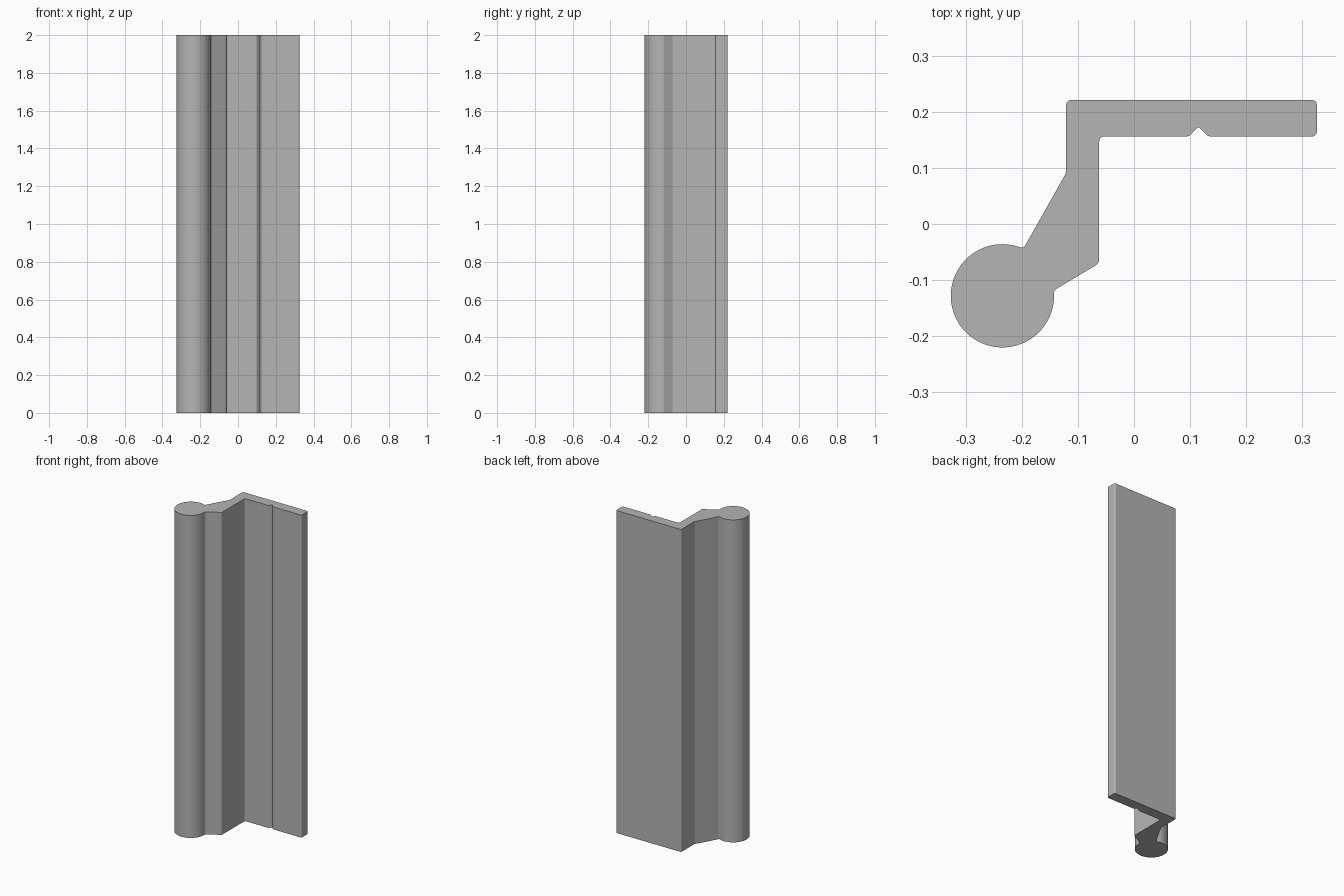
import bpy, bmesh, math
from mathutils import Vector

HEIGHT = 2.0

cube = bpy.data.objects.get("Cube")
if cube:
    bpy.data.objects.remove(cube, do_unlink=True)

grey = bpy.data.materials.new("plain grey")
grey.use_nodes = True
colour = (0.46, 0.46, 0.46, 1)
grey.diffuse_color = colour
grey.node_tree.nodes["Principled BSDF"].inputs["Base Color"].default_value = colour


def round_corners(corners, steps=5):
    """Replace each (point, cut) corner by a small curve; a cut of 0 stays sharp."""
    out = []
    for i, (p, cut) in enumerate(corners):
        if not cut:
            out.append(p)
            continue
        before, after = corners[i - 1][0], corners[(i + 1) % len(corners)][0]
        a = p + (before - p).normalized() * cut
        b = p + (after - p).normalized() * cut
        for k in range(steps + 1):
            t = k / steps
            out.append(a * (1 - t) ** 2 + p * 2 * t * (1 - t) + b * t ** 2)
    return out


# Round bead along the edge, open where the web joins it
centre, radius, segments = Vector((-0.2345, -0.128)), 0.092, 64
start, end = math.radians(66), math.radians(366)
corners = []
for i in range(segments + 1):
    a = start + (end - start) * i / segments
    point = centre + radius * Vector((math.cos(a), math.sin(a)))
    corners.append((point, 0.006 if i in (0, segments) else 0))

# Web, grooved flange and outer corner
for x, y, cut in [
    (-0.062, -0.07, 0.007), (-0.062, 0.156, 0.01),
    (0.098, 0.156, 0.006), (0.115, 0.173, 0.002), (0.132, 0.156, 0.006),
    (0.326, 0.156, 0.01), (0.326, 0.221, 0.01),
    (-0.121, 0.221, 0.01), (-0.121, 0.091, 0.006),
]:
    corners.append((Vector((x, y)), cut))

# Extrude the profile upwards
bm = bmesh.new()
base = bm.faces.new([bm.verts.new((p.x, p.y, 0)) for p in round_corners(corners)])
top = bmesh.ops.extrude_face_region(bm, geom=[base], use_keep_orig=True)["geom"]
bmesh.ops.translate(bm, verts=[v for v in top if isinstance(v, bmesh.types.BMVert)],
                    vec=(0, 0, HEIGHT))
bmesh.ops.recalc_face_normals(bm, faces=bm.faces)
mesh = bpy.data.meshes.new("beaded_trim_strip")
bm.to_mesh(mesh)
bm.free()
mesh.materials.append(grey)

strip = bpy.data.objects.new("beaded_trim_strip", mesh)
bpy.context.collection.objects.link(strip)
bpy.ops.object.select_all(action="DESELECT")
strip.select_set(True)
bpy.context.view_layer.objects.active = strip
bpy.ops.object.shade_smooth_by_angle(angle=math.radians(30))

# Keep the broad faces flat beside the rounded edges
weighted = strip.modifiers.new("flat_faces", "WEIGHTED_NORMAL")
weighted.keep_sharp = True
